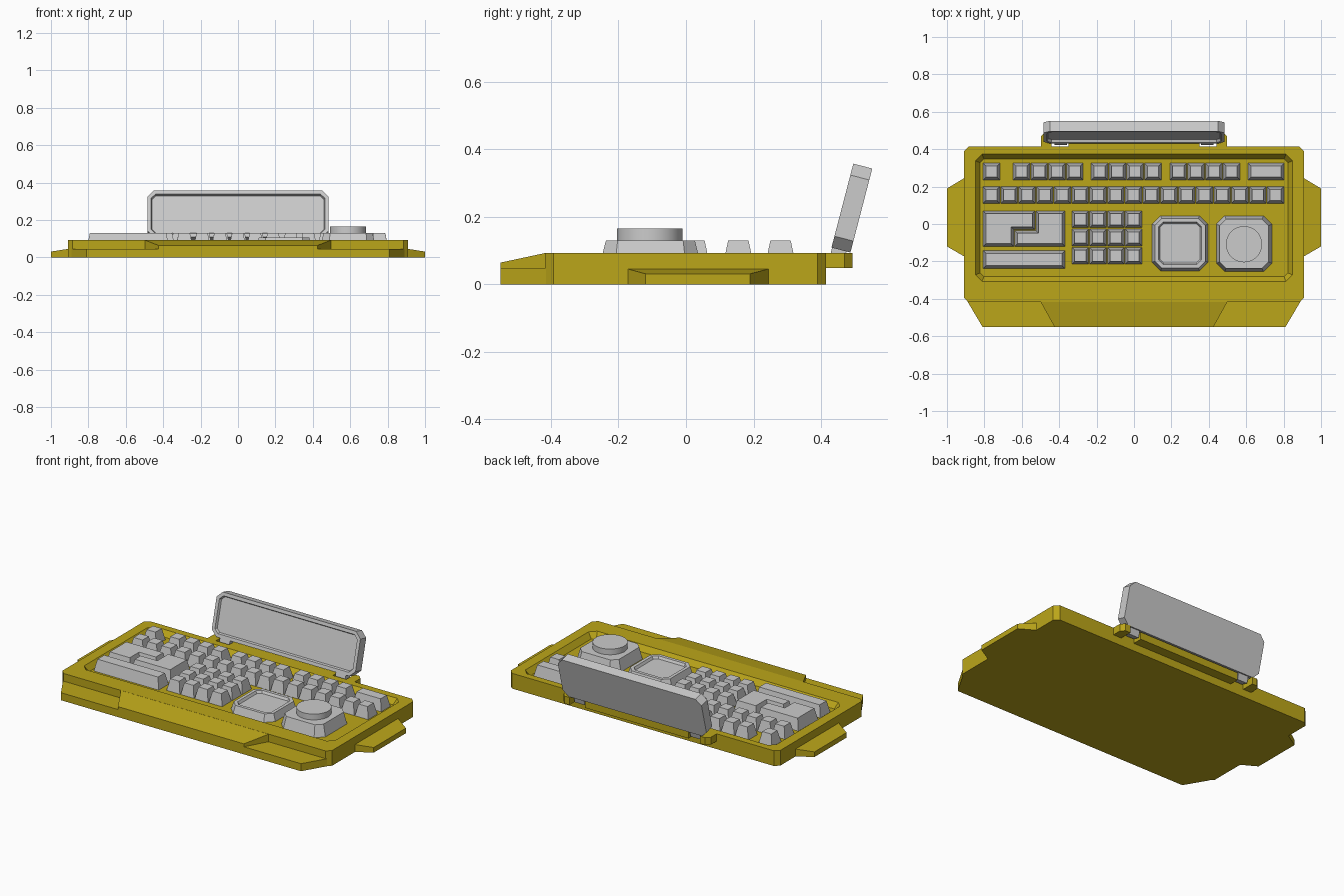
import bpy, bmesh, math
from mathutils import Vector, Matrix

if "Cube" in bpy.data.objects:
    bpy.data.objects.remove(bpy.data.objects["Cube"])

yellow = bpy.data.materials.new("yellow")
yellow.diffuse_color = (0.5, 0.38, 0.01, 1)
yellow.use_nodes = True
yellow.node_tree.nodes["Principled BSDF"].inputs["Base Color"].default_value = yellow.diffuse_color
TOP, FLOOR = 0.093, 0.06


def rect(x0, x1, y0, y1, c=0):
    """Counter-clockwise rectangle, with corners cut by c."""
    if not c:
        return [(x0, y0), (x1, y0), (x1, y1), (x0, y1)]
    return [(x0 + c, y0), (x1 - c, y0), (x1, y0 + c), (x1, y1 - c),
            (x1 - c, y1), (x0 + c, y1), (x0, y1 - c), (x0, y0 + c)]


def inset(poly, d):
    """Mitred inward offset of a counter-clockwise outline."""
    out = []
    pts = [Vector(p) for p in poly]
    for i, p in enumerate(pts):
        a = (p - pts[i - 1]).normalized()
        b = (pts[(i + 1) % len(pts)] - p).normalized()
        na, nb = Vector((-a.y, a.x)), Vector((-b.y, b.x))
        out.append(tuple(p + (na + nb) * d / (1 + na.dot(nb))))
    return out


def ring(poly, z):
    return [(x, y, z) for x, y in poly]


def part(name, stacks, mat=None, matrix=Matrix()):
    """Object made of closed lofts; each stack is a list of rings, bottom first."""
    bm = bmesh.new()
    for stack in stacks:
        loops = [[bm.verts.new(p) for p in r] for r in stack]
        n = len(loops[0])
        bm.faces.new(loops[0][::-1])
        for lo, hi in zip(loops, loops[1:]):
            for i in range(n):
                j = (i + 1) % n
                bm.faces.new((lo[i], lo[j], hi[j], hi[i]))
        bm.faces.new(loops[-1])
    bmesh.ops.transform(bm, matrix=matrix, verts=bm.verts)
    me = bpy.data.meshes.new(name)
    bm.to_mesh(me)
    bm.free()
    if mat:
        me.materials.append(mat)
    ob = bpy.data.objects.new(name, me)
    bpy.context.collection.objects.link(ob)
    return ob


def prism(poly, z0, z1):
    return [ring(poly, z0), ring(poly, z1)]


def key(poly, top=0.13, taper=0.015):
    return [ring(poly, FLOOR), ring(inset(poly, taper), top)]


def key_row(x, y, count, w=0.09, pitch=0.095, h=0.09):
    return [key(rect(x + i * pitch, x + i * pitch + w, y, y + h)) for i in range(count)]


def flip(poly):
    return [(-x, y) for x, y in reversed(poly)]


# Case with sloped key well
outer = rect(-0.91, 0.91, -0.418, 0.415, 0.026)
well = rect(-0.848, 0.848, -0.307, 0.373, 0.035)
part("case", [[ring(outer, 0), ring(outer, TOP), ring(well, TOP),
               ring(inset(well, 0.025), FLOOR)]], yellow)

# Front apron: low slab and sloped palm rest
part("front_slab", [prism([(-0.81, -0.55), (0.81, -0.55), (0.89, -0.415), (-0.89, -0.415)],
                          0, 0.046)], yellow)
rest = [(-0.425, -0.55), (0.425, -0.55), (0.5, -0.415), (-0.5, -0.415)]
part("palm_rest", [[ring(rest, 0.04),
                    [(x, y, 0.064 if y < -0.5 else TOP) for x, y in rest]]], yellow)

# Side grips, sloping down outwards
grip = [(0.905, -0.175), (1.0, -0.12), (1.0, 0.19), (0.905, 0.247)]
part("side_grips", [[ring(g, 0), [(x, y, 0.031 if abs(x) > 0.95 else 0.046) for x, y in g]]
                    for g in (grip, flip(grip))], yellow)

# Hinge lugs and bar behind the case
lug = [(0.44, 0.41), (0.497, 0.41), (0.497, 0.47), (0.475, 0.493), (0.44, 0.493)]
part("hinge_mount", [prism(p, 0.048, TOP) for p in
                     (lug, flip(lug), rect(-0.35, 0.35, 0.41, 0.475))], yellow)

# Function keys and long row
part("function_keys",
     key_row(-0.807, 0.235, 1) + key_row(-0.647, 0.235, 4) + key_row(-0.229, 0.235, 4)
     + key_row(0.192, 0.235, 4) + key_row(0.61, 0.235, 1, w=0.192))
part("number_keys", key_row(-0.807, 0.11, 17, pitch=0.0949))

# Interlocking large keys and space bar
step_left = [(-0.807, -0.12), (-0.642, -0.12), (-0.642, -0.03), (-0.529, -0.03),
             (-0.529, 0.07), (-0.807, 0.07)]
step_right = [(-0.638, -0.12), (-0.369, -0.12), (-0.369, 0.07), (-0.525, 0.07),
              (-0.525, -0.034), (-0.638, -0.034)]
part("large_keys", [key(step_left), key(step_right)])
part("space_bar", [key(rect(-0.807, -0.369, -0.238, -0.142))])

# Keypad
part("keypad", [k for r in range(3) for k in key_row(-0.332, -0.02 - r * 0.0975, 4)])

# Touch pad with sunken panel
pad = rect(0.097, 0.395, -0.25, 0.044, 0.045)
part("touch_pad", [[ring(pad, FLOOR), ring(inset(pad, 0.014), 0.105),
                    ring(inset(pad, 0.034), 0.105), ring(inset(pad, 0.042), 0.09)]])

# Dial and its base
base = rect(0.44, 0.737, -0.255, 0.044, 0.045)
part("dial_base", [key(base, taper=0.018)])
circle = [(0.588 + 0.097 * math.cos(a), -0.108 + 0.097 * math.sin(a))
          for a in (i * math.tau / 32 for i in range(32))]
dial = part("dial", [prism(circle, 0.125, 0.165)])
bpy.context.view_layer.objects.active = dial
dial.select_set(True)
bpy.ops.object.shade_smooth_by_angle(angle=math.radians(35))

# Tilted display with recessed screen, and its hinge clips
tilt = Matrix.Translation((0, 0.487, 0.094)) @ Matrix.Rotation(math.radians(75.4), 4, 'X')
frame = rect(-0.485, 0.485, 0, 0.257, 0.035)
part("display", [[ring(frame, 0), ring(frame, 0.058), ring(inset(frame, 0.02), 0.058),
                  ring(inset(frame, 0.026), 0.044)]], None, tilt)
clip = rect(0.357, 0.425, -0.04, 0.02)
part("display_clips", [prism(c, 0.012, 0.056) for c in (clip, flip(clip))], None, tilt)
